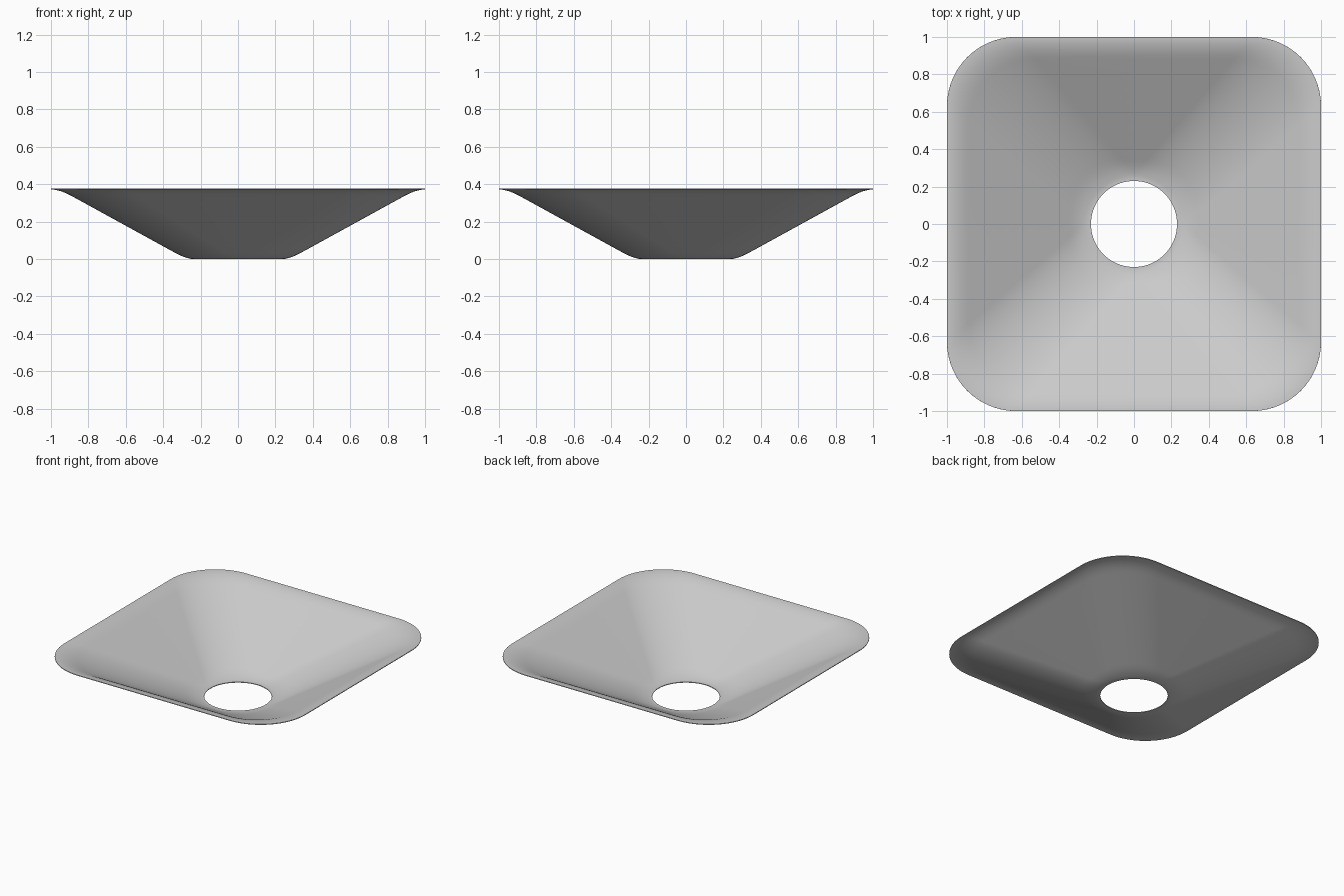
import bpy, bmesh, math
from mathutils import Vector

cube = bpy.data.objects.get("Cube")
if cube:
    bpy.data.objects.remove(cube, do_unlink=True)

HOLE, HALF, HEIGHT, THICK = 0.23, 1.0, 0.372, 0.005
STRAIGHT = 0.63      # half length of the straight part of the rim
ROUND_END = 0.27     # up to this distance the section is a circle
CORNER_STEPS = 24


def bend(p0, p1, p2, steps=8):
    """Soft bend between two straight runs of the profile."""
    p0, p1, p2 = Vector(p0), Vector(p1), Vector(p2)
    return [p0 * (1 - t) ** 2 + p1 * 2 * t * (1 - t) + p2 * t * t
            for t in (i / steps for i in range(steps + 1))]


# Side profile: flat lip, lower bend, sloping wall, upper bend
lower = bend((0.235, 0), (0.278, 0), (0.35, 0.041))
upper = bend((0.88, 0.332), (0.95, HEIGHT), (HALF, HEIGHT))
wall = [lower[-1].lerp(upper[0], i / 8) for i in range(1, 8)]
profile = [Vector((HOLE, 0))] + lower + wall + upper


def section(bm, dist, z):
    """Rounded square ring, which becomes a circle near the hole."""
    flat = STRAIGHT * max(0, (dist - ROUND_END) / (HALF - ROUND_END))
    ring = []
    for quarter in range(4):
        mid = math.pi / 4 + quarter * math.pi / 2
        cx = math.copysign(flat, math.cos(mid))
        cy = math.copysign(flat, math.sin(mid))
        for i in range(CORNER_STEPS + 1):
            a = (quarter + i / CORNER_STEPS) * math.pi / 2
            r = dist - flat
            ring.append(bm.verts.new((cx + r * math.cos(a), cy + r * math.sin(a), z)))
    return ring


# Square-to-round funnel sheet
bm = bmesh.new()
rings = [section(bm, p.x, p.y) for p in profile]
for inner, outer in zip(rings, rings[1:]):
    n = len(inner)
    for i in range(n):
        j = (i + 1) % n
        bm.faces.new((inner[i], outer[i], outer[j], inner[j]))
bmesh.ops.remove_doubles(bm, verts=bm.verts, dist=0.0001)
mesh = bpy.data.meshes.new("funnel_tray")
bm.to_mesh(mesh)
bm.free()
tray = bpy.data.objects.new("funnel_tray", mesh)
bpy.context.collection.objects.link(tray)

# Light grey material
grey = bpy.data.materials.new("light_grey")
grey.use_nodes = True
color = (0.6, 0.6, 0.6, 1)
grey.diffuse_color = color
grey.node_tree.nodes["Principled BSDF"].inputs["Base Color"].default_value = color
mesh.materials.append(grey)

# Thin sheet thickness and smooth shading
solid = tray.modifiers.new("sheet_thickness", 'SOLIDIFY')
solid.thickness = THICK
solid.offset = 1
bpy.context.view_layer.objects.active = tray
tray.select_set(True)
bpy.ops.object.modifier_apply(modifier=solid.name)
bpy.ops.object.shade_smooth_by_angle(angle=math.radians(40))
